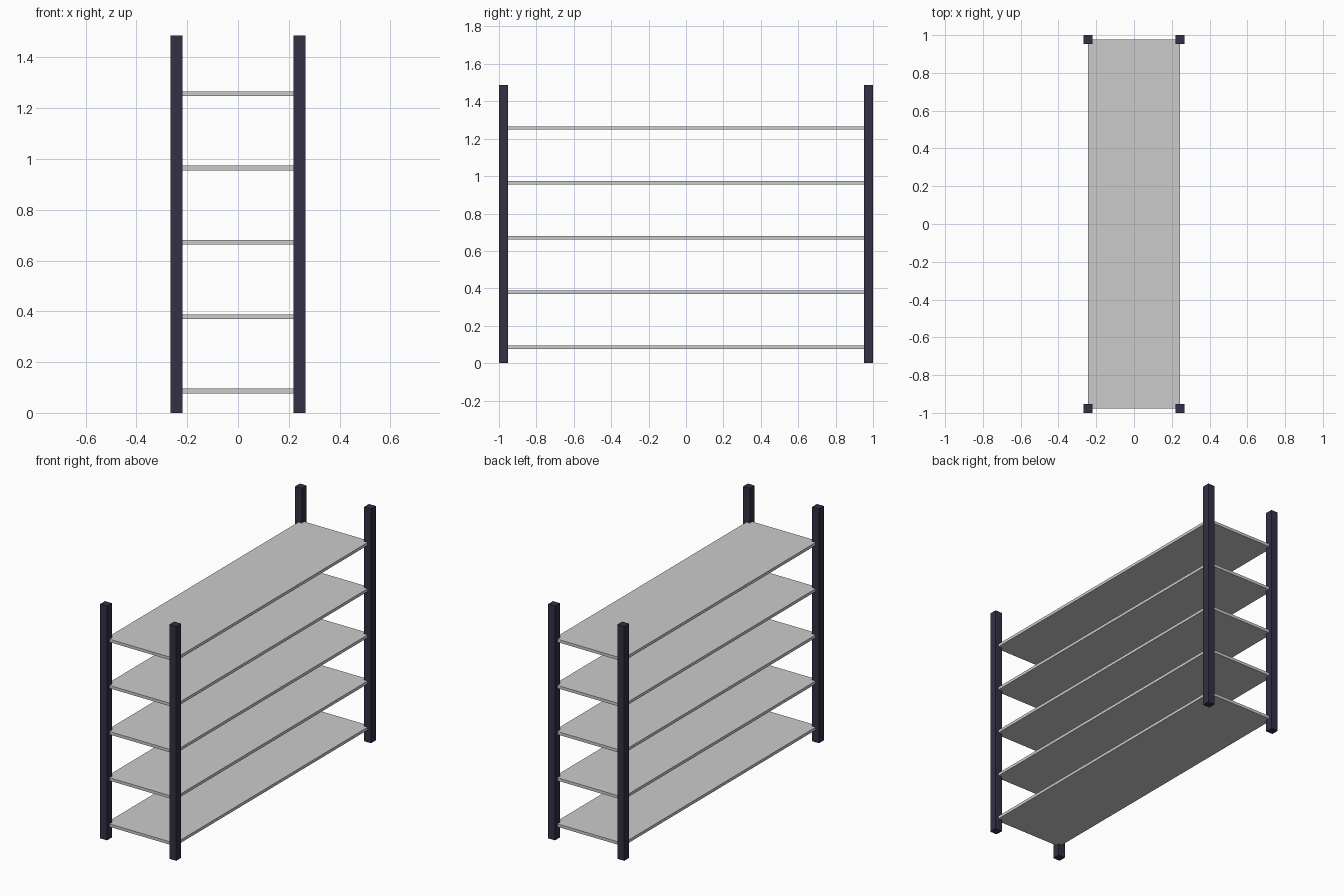
import bpy

if "Cube" in bpy.data.objects:
    bpy.data.objects.remove(bpy.data.objects["Cube"])

HEIGHT = 1.486
POST = 0.048            # post side length
PX, PY = 0.2425, 0.976  # post centres, also the shelf corners


def box(name, size, centre, material=None):
    bpy.ops.mesh.primitive_cube_add(size=1, location=centre)
    ob = bpy.context.object
    ob.name = name
    ob.scale = size
    bpy.ops.object.transform_apply(location=False, rotation=False, scale=True)
    if material:
        ob.data.materials.append(material)
    return ob


dark = bpy.data.materials.new("dark_post")
dark.diffuse_color = (0.035, 0.028, 0.06, 1)
dark.use_nodes = True
dark.node_tree.nodes["Principled BSDF"].inputs["Base Color"].default_value = dark.diffuse_color

# Four corner posts
for y_name, sy in (("front", -1), ("back", 1)):
    for x_name, sx in (("left", -1), ("right", 1)):
        box(f"{y_name}_{x_name}_post", (POST, POST, HEIGHT),
            (sx * PX, sy * PY, HEIGHT / 2), dark)

# Five evenly spaced shelf boards
for i in range(5):
    box(f"shelf_{i + 1}", (2 * PX, 2 * PY, 0.0185), (0, 0, 0.086 + i * 0.2928))
